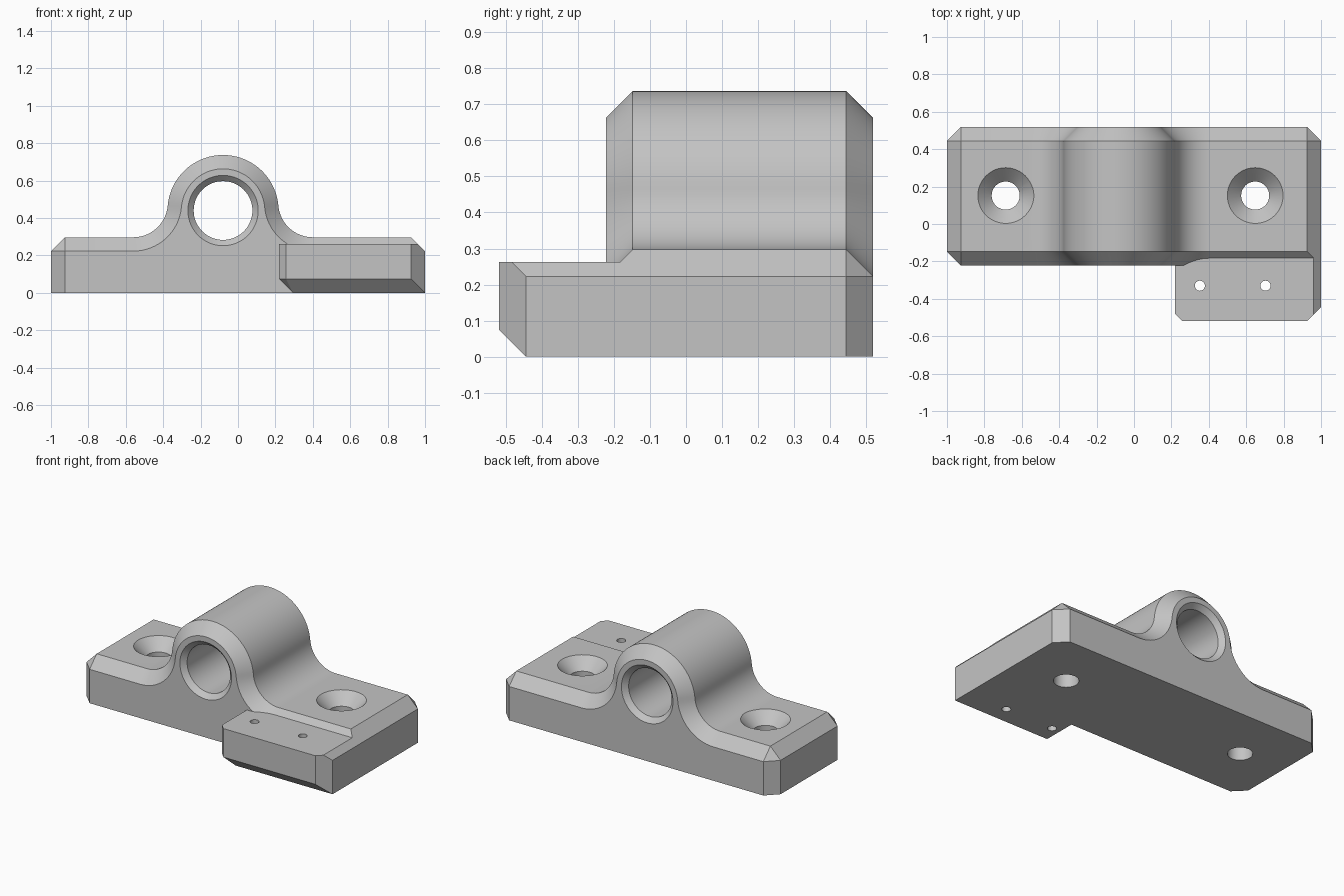
import bpy, bmesh
from math import sin, cos, pi, sqrt, asin
from mathutils import Matrix, Vector

cube = bpy.data.objects.get("Cube")
if cube:
    bpy.data.objects.remove(cube, do_unlink=True)

# Main dimensions
C = 0.074                      # chamfer
TOP = 0.297                    # flange height
SHOULDER = TOP - C
FRONT, BACK = -0.222, 0.518    # block depth
BX, BZ, BR = -0.08, 0.44, 0.297   # bearing boss centre and radius
FR = 0.185                     # fillet radius
TAB_TOP = 0.262

grey = bpy.data.materials.new("light_grey")
grey.use_nodes = True
colour = (0.55, 0.55, 0.55, 1)
grey.diffuse_color = colour
bsdf = next(n for n in grey.node_tree.nodes if n.type == 'BSDF_PRINCIPLED')
bsdf.inputs["Base Color"].default_value = colour


def make(name, bm):
    bmesh.ops.recalc_face_normals(bm, faces=bm.faces)
    me = bpy.data.meshes.new(name)
    bm.to_mesh(me)
    bm.free()
    me.materials.append(grey)
    ob = bpy.data.objects.new(name, me)
    bpy.context.collection.objects.link(ob)
    return ob


def loft(name, rings, matrix=Matrix()):
    """Skin a row of equal rings and cap both ends."""
    bm = bmesh.new()
    loops = [[bm.verts.new(matrix @ Vector(p)) for p in ring] for ring in rings]
    n = len(loops[0])
    for a, b in zip(loops, loops[1:]):
        for i in range(n):
            j = (i + 1) % n
            bm.faces.new((a[i], a[j], b[j], b[i]))
    bm.faces.new(loops[0])
    bm.faces.new(loops[-1])
    bmesh.ops.remove_doubles(bm, verts=bm.verts, dist=1e-4)
    return make(name, bm)


def lathe(name, profile, matrix, n=64):
    """Solid of revolution from (radius, height) pairs."""
    return loft(name, [[(r * cos(2 * pi * i / n), r * sin(2 * pi * i / n), h)
                        for i in range(n)] for r, h in profile], matrix)


def arc(cx, cz, r, a, b, n):
    return [(cx + r * cos(a + (b - a) * i / n), cz + r * sin(a + (b - a) * i / n))
            for i in range(n + 1)]


def section(y, d, square_end=False):
    """Flange, fillet, boss, fillet, flange outline, inset by d."""
    rise = TOP + FR - BZ
    run = sqrt((BR + FR) ** 2 - rise ** 2)
    t = asin(rise / (BR + FR))
    left, right = -1 + d, 1 - d
    pts = [(left, 0), (left, SHOULDER), (-1 + C, TOP - d)]
    pts += arc(BX - run, BZ + rise, FR + d, -pi / 2, -t, 16)
    pts += arc(BX, BZ, BR - d, pi - t, t, 48)[1:-1]
    pts += arc(BX + run, BZ + rise, FR + d, pi + t, 1.5 * pi, 16)
    if square_end:             # the tab continues this end
        pts += [(1, SHOULDER), (1, SHOULDER), (1, 0)]
    else:
        pts += [(1 - C, TOP - d), (right, SHOULDER), (right, 0)]
    return [(x, y, z) for x, z in pts]


# Bearing block with chamfered faces
block = loft("bearing_block", [section(FRONT, C, True), section(FRONT + C, 0),
                               section(BACK - C, 0), section(BACK, C)])

# Front tab: convex solid with chamfered corners and underside
inner, nose = -0.1, -BACK
x0, s = 0.22, 0.037
e = 1 - (TAB_TOP - SHOULDER)
corners = [(e, inner, TAB_TOP), (e, nose + C - (1 - e), TAB_TOP),
           (1, inner, SHOULDER), (1, nose + C, SHOULDER),
           (1, inner, 0), (1, nose + C, 0),
           (x0 + C, inner, 0), (x0 + C, nose + C, 0)]
for z in (C, TAB_TOP):
    corners += [(x0, inner, z), (x0, nose + s, z), (x0 + s, nose, z), (1 - C, nose, z)]
bm = bmesh.new()
for p in corners:
    bm.verts.new(p)
bmesh.ops.convex_hull(bm, input=bm.verts)
bmesh.ops.dissolve_limit(bm, angle_limit=0.01, verts=bm.verts, edges=bm.edges)
tab = make("front_tab", bm)

# Bore with a small chamfer at each mouth
k, o = 0.031, 0.02
bore = lathe("bore_cutter", [(0.157 + k + o, FRONT - o), (0.157, FRONT + k),
                             (0.157, BACK - k), (0.157 + k + o, BACK + o)],
             Matrix.Translation((BX, 0, BZ)) @ Matrix.Rotation(-pi / 2, 4, 'X'))
cutters = [bore]

# Countersunk mounting holes and small tab holes
for x in (-0.686, 0.648):
    cutters.append(lathe("screw_cutter", [(0.075, -0.1), (0.075, TOP - C),
                                          (0.149 + o, TOP + o)],
                         Matrix.Translation((x, 0.152, 0)), 48))
for x in (0.352, 0.703):
    cutters.append(lathe("pin_cutter", [(0.027, -0.1), (0.027, 0.4)],
                         Matrix.Translation((x, -0.33, 0)), 24))

# Join the tab, then cut the holes
bpy.ops.object.select_all(action='DESELECT')
bpy.context.view_layer.objects.active = block
block.select_set(True)
for tool in [tab] + cutters:
    mod = block.modifiers.new(tool.name, 'BOOLEAN')
    mod.operation = 'UNION' if tool == tab else 'DIFFERENCE'
    mod.solver = 'EXACT'
    mod.object = tool
    bpy.ops.object.modifier_apply(modifier=mod.name)
    bpy.data.objects.remove(tool, do_unlink=True)

bpy.ops.object.shade_smooth_by_angle(angle=pi / 6)
